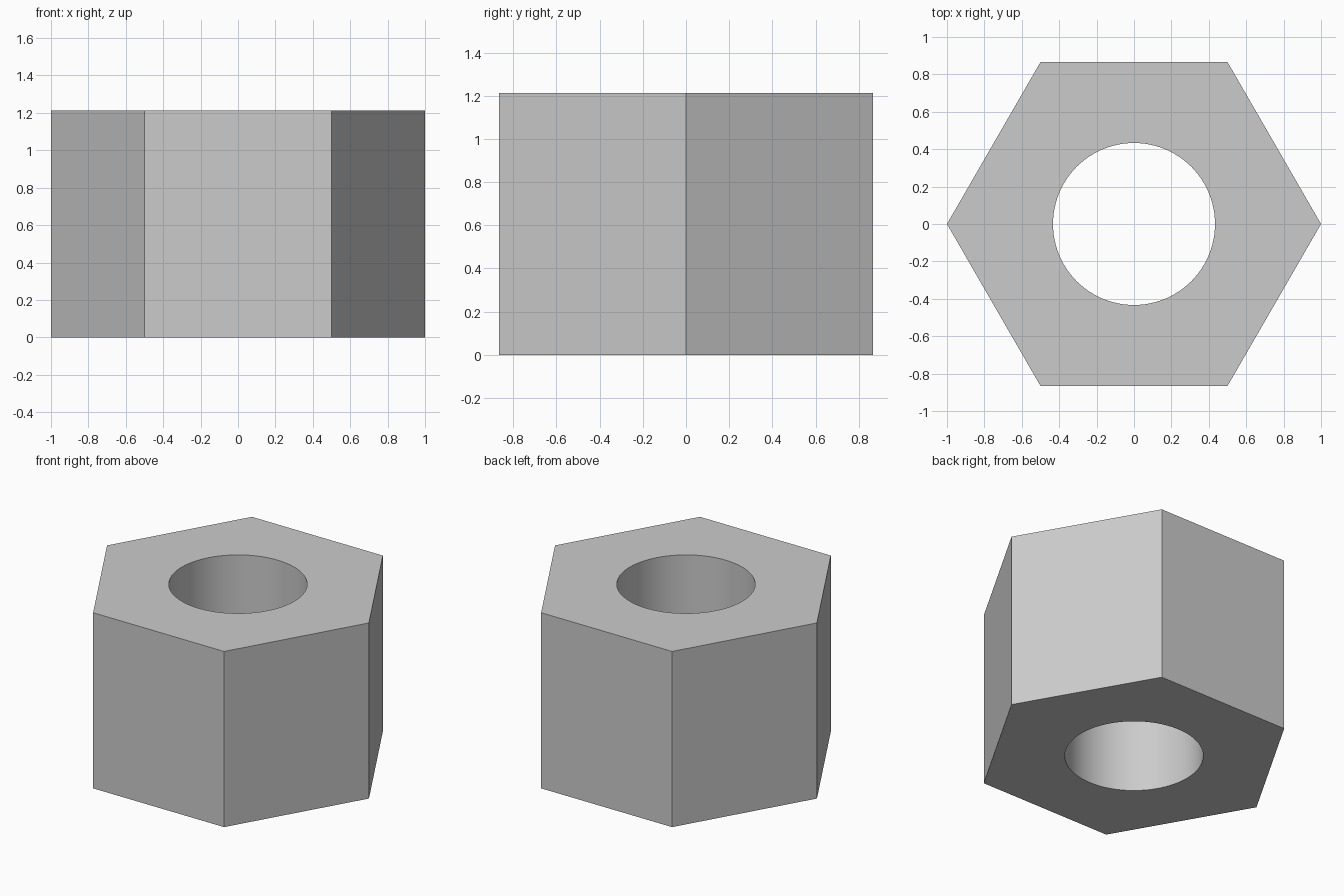
import bpy
from math import pi, radians, sqrt

if "Cube" in bpy.data.objects:
    bpy.data.objects.remove(bpy.data.objects["Cube"])

HEIGHT = 0.7 * sqrt(3)
BORE_RADIUS = sqrt(3) / 4


def prism(name, sides, radius, depth, turn=0.0):
    bpy.ops.mesh.primitive_cylinder_add(
        vertices=sides, radius=radius, depth=depth,
        location=(0, 0, HEIGHT / 2), rotation=(0, 0, turn))
    obj = bpy.context.object
    obj.name = name
    bpy.ops.object.transform_apply(location=True, rotation=True, scale=True)
    return obj


# Bore cutter, longer than the body so it passes right through
cutter = prism("bore_cutter", 96, BORE_RADIUS, HEIGHT + 0.4)
cutter.hide_render = True

# Hexagonal body with corners on the x axis
body = prism("hex_nut", 6, 1.0, HEIGHT, pi / 6)
bore = body.modifiers.new("bore", 'BOOLEAN')
bore.operation = 'DIFFERENCE'
bore.solver = 'EXACT'
bore.object = cutter
bpy.ops.object.modifier_apply(modifier=bore.name)
bpy.data.objects.remove(cutter, do_unlink=True)

# Smooth bore wall, crisp flats
bpy.ops.object.shade_smooth_by_angle(angle=radians(30))
